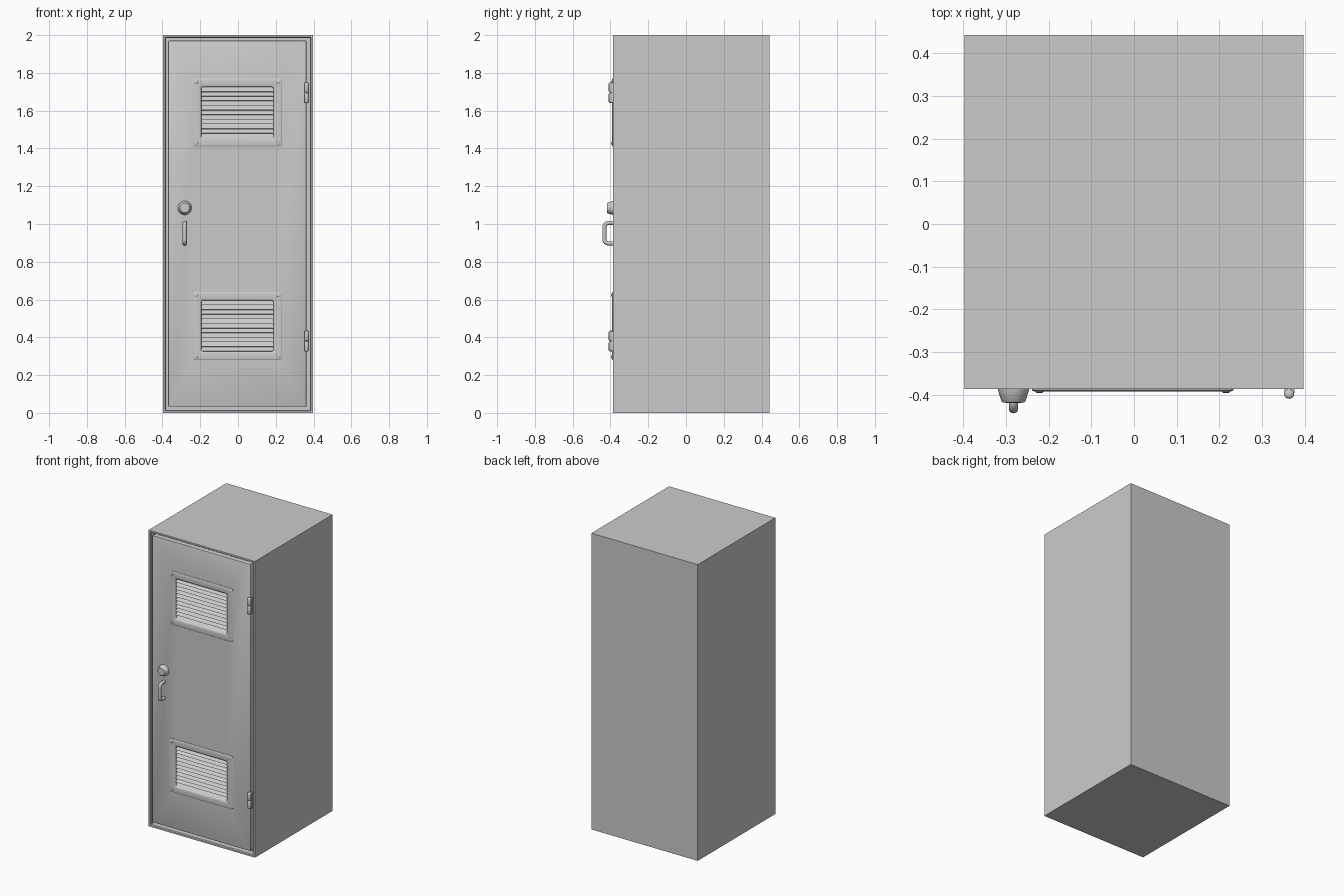
import bpy, bmesh, math
from mathutils import Matrix, Vector

if "Cube" in bpy.data.objects:
    bpy.data.objects.remove(bpy.data.objects["Cube"])

FRONT = -0.386


def finish(name, bm, smooth=None):
    bmesh.ops.recalc_face_normals(bm, faces=bm.faces)
    me = bpy.data.meshes.new(name)
    bm.to_mesh(me)
    bm.free()
    ob = bpy.data.objects.new(name, me)
    bpy.context.collection.objects.link(ob)
    bpy.ops.object.select_all(action='DESELECT')
    ob.select_set(True)
    bpy.context.view_layer.objects.active = ob
    if smooth:
        bpy.ops.object.shade_smooth_by_angle(angle=math.radians(smooth))
    return ob


def add_box(bm, lo, hi, bevel=0):
    lo, hi = Vector(lo), Vector(hi)
    size = hi - lo
    m = Matrix.Translation((lo + hi) / 2) @ Matrix.Diagonal((*size, 1))
    bmesh.ops.create_cube(bm, size=1, matrix=m)
    if bevel:
        bmesh.ops.bevel(bm, geom=bm.edges[:], offset=bevel, segments=2,
                        profile=0.5, affect='EDGES')


def bridge(bm, loops, cap_ends=False, close=False):
    rings = [[bm.verts.new(p) for p in loop] for loop in loops]
    pairs = list(zip(rings, rings[1:]))
    if close:
        pairs.append((rings[-1], rings[0]))
    n = len(rings[0])
    for a, b in pairs:
        for i in range(n):
            j = (i + 1) % n
            bm.faces.new((a[i], a[j], b[j], b[i]))
    if cap_ends:
        bm.faces.new(rings[0])
        bm.faces.new(rings[-1])


def turned(name, origin, axis, profile, sides=24):
    # Revolve (radius, height) pairs about an axis
    rot = Vector((0, 0, 1)).rotation_difference(Vector(axis)).to_matrix()
    bm = bmesh.new()
    bridge(bm, [[Vector(origin) + rot @ Vector((r * math.cos(math.tau * i / sides),
                                                r * math.sin(math.tau * i / sides), h))
                 for i in range(sides)] for r, h in profile], cap_ends=True)
    return finish(name, bm, 40)


def rounded_rect(cx, cz, hw, hh, r, y):
    pts = []
    for k, (sx, sz) in enumerate(((1, 1), (-1, 1), (-1, -1), (1, -1))):
        for i in range(5):
            a = math.pi / 2 * (k + i / 4)
            pts.append((cx + sx * (hw - r) + r * math.cos(a), y,
                        cz + sz * (hh - r) + r * math.sin(a)))
    return pts


# Cabinet body with chamfered rim and recessed front
bm = bmesh.new()
add_box(bm, (-0.397, FRONT, 0), (0.397, 0.442, 2))
face = min(bm.faces, key=lambda f: f.calc_center_median().y)
for inset, push in ((0.015, 0), (0.006, 0.006), (0.0002, 0.034)):
    bmesh.ops.inset_region(bm, faces=[face], thickness=inset)
    for v in face.verts:
        v.co.y += push
finish("cabinet_body", bm)

# Door, with openings cut for the two vents
bm = bmesh.new()
add_box(bm, (-0.37, FRONT, 0.033), (0.363, -0.347, 1.971), 0.006)
door = finish("door", bm, 40)
VX = -0.003
for cz in (0.46, 1.59):
    bm = bmesh.new()
    add_box(bm, (VX - 0.195, -0.42, cz - 0.138), (VX + 0.195, -0.355, cz + 0.138))
    cutter = finish("vent_cutter", bm)
    cutter.hide_render = True
    bpy.context.view_layer.objects.active = door
    mod = door.modifiers.new("vent_hole", 'BOOLEAN')
    mod.operation, mod.object, mod.solver = 'DIFFERENCE', cutter, 'EXACT'
    bpy.ops.object.modifier_apply(modifier=mod.name)
    bpy.data.objects.remove(cutter)

for label, cz in (("lower", 0.46), ("upper", 1.59)):
    # Raised vent frame
    profile = ((0, -0.384), (0, -0.3885), (0.003, -0.391), (0.008, -0.392),
               (0.036, -0.392), (0.042, -0.390), (0.045, -0.386), (0.045, -0.365))
    bm = bmesh.new()
    bridge(bm, [rounded_rect(VX, cz, 0.236 - d, 0.18 - d, 0.012, y)
                for d, y in profile])
    finish(label + "_vent_frame", bm, 40)

    # Angled louvre slats
    bm = bmesh.new()
    count, pitch = 11, 0.0245
    for i in range(count):
        z = cz + (i - (count - 1) / 2) * pitch
        section = ((-0.387, z - 0.011), (-0.385, z - 0.012),
                   (-0.364, z + 0.010), (-0.366, z + 0.012))
        bridge(bm, [[(x, y, zz) for y, zz in section]
                    for x in (VX - 0.194, VX + 0.194)], cap_ends=True)
    finish(label + "_vent_slats", bm)

    # Corner screws
    for sx in (-1, 1):
        for sz in (-1, 1):
            turned(label + "_vent_screw", (VX + sx * 0.218, -0.390, cz + sz * 0.162),
                   (0, -1, 0), ((0.009, 0), (0.009, 0.003), (0.006, 0.0055), (0.001, 0.006)), 12)

# Tapered lock knob
turned("lock_knob", (-0.282, -0.384, 1.085), (0, -1, 0),
       ((0.037, 0), (0.036, 0.006), (0.028, 0.031), (0.025, 0.034), (0.001, 0.035)), 32)

# D-shaped pull handle swept from a rounded path
HX, R, TOP, BOT, OUT, BACK = -0.282, 0.011, 1.006, 0.897, -0.432, -0.375
path = [Vector((HX, BACK, BOT))]
for cz, start in ((BOT + 0.022, -90), (TOP - 0.022, 0)):
    for i in range(7):
        a = math.radians(start + 15 * i)
        path.append(Vector((HX, OUT + 0.022 - 0.022 * math.cos(a),
                            cz + 0.022 * math.sin(a))))
path.append(Vector((HX, BACK, TOP)))
loops = []
for i, p in enumerate(path):
    t = (path[min(i + 1, len(path) - 1)] - path[max(i - 1, 0)]).normalized()
    if i in (0, len(path) - 1):
        t = Vector((0, -1 if i == 0 else 1, 0))
    side = Vector((1, 0, 0))
    up = t.cross(side)
    loops.append([p + R * (side * math.cos(math.tau * k / 12) + up * math.sin(math.tau * k / 12))
                  for k in range(12)])
bm = bmesh.new()
bridge(bm, loops, cap_ends=True)
finish("pull_handle", bm, 40)

# Hinges: two rounded knuckles each, with a slim pin and leaf
for label, z0 in (("lower", 0.325), ("upper", 1.64)):
    for k in range(2):
        turned(label + "_hinge_knuckle", (0.363, -0.397, z0 + k * 0.056), (0, 0, 1),
               ((0.006, 0), (0.010, 0.002), (0.012, 0.006), (0.012, 0.048),
                (0.010, 0.052), (0.006, 0.054)), 16)
    turned(label + "_hinge_pin", (0.363, -0.397, z0 + 0.002), (0, 0, 1),
           ((0.006, 0), (0.006, 0.106)), 12)
    bm = bmesh.new()
    add_box(bm, (0.352, -0.395, z0 + 0.004), (0.376, -0.375, z0 + 0.106))
    finish(label + "_hinge_leaf", bm)
